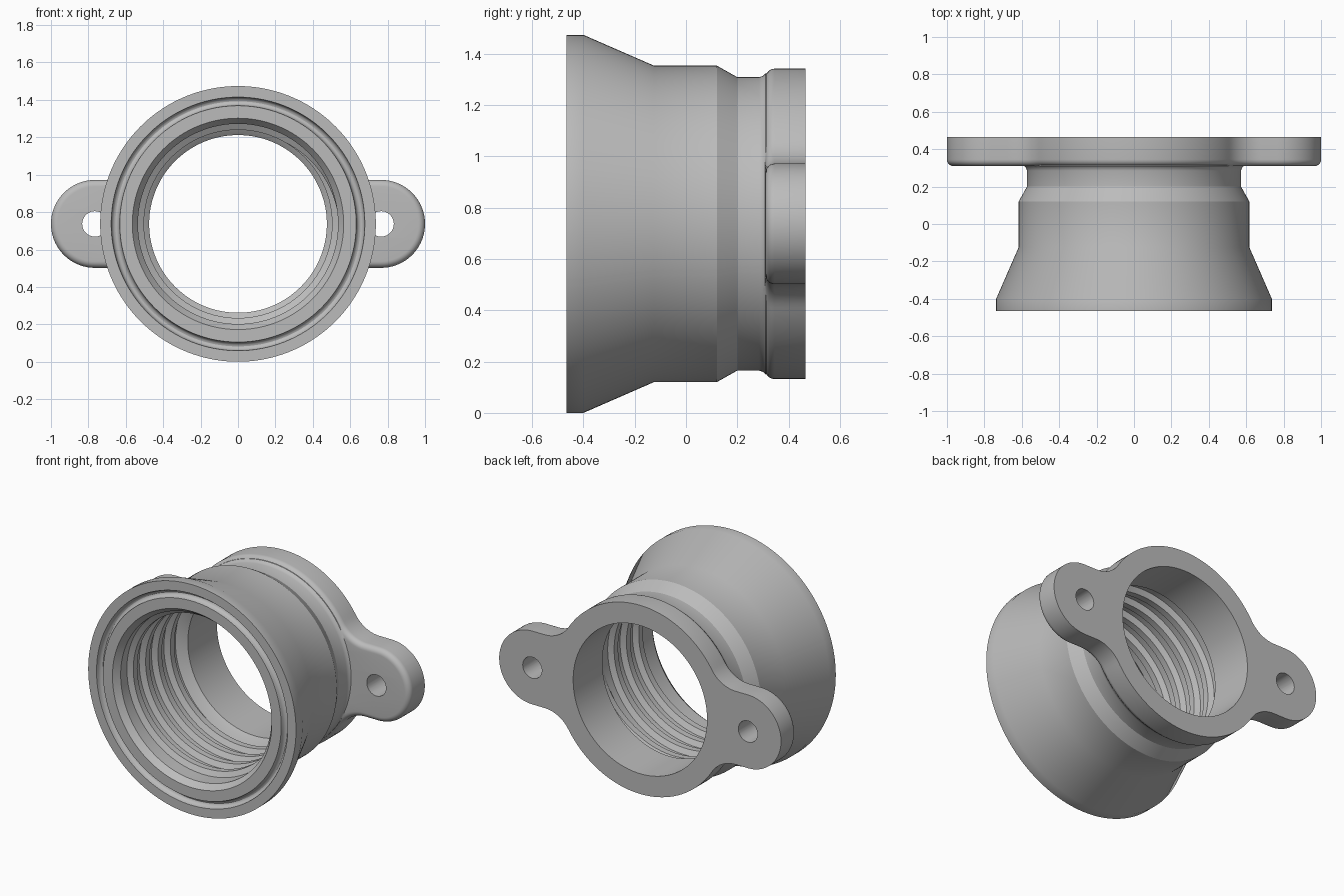
import bpy, bmesh, math
from math import sin, cos, pi, tau

old = bpy.data.objects.get("Cube")
if old:
    bpy.data.objects.remove(old, do_unlink=True)

AXIS_Z = 0.737          # height of the bore axis
BACK, FRONT = 0.465, -0.465
LUG_X, LUG_R, DISC_R, FILLET = 0.765, 0.235, 0.605, 0.2

grey = bpy.data.materials.new("cast_grey")
grey.use_nodes = True
colour = (0.5, 0.5, 0.5, 1)
grey.diffuse_color = colour
grey.node_tree.nodes["Principled BSDF"].inputs["Base Color"].default_value = colour


def make_object(name, bm):
    bmesh.ops.recalc_face_normals(bm, faces=bm.faces)
    mesh = bpy.data.meshes.new(name)
    bm.to_mesh(mesh)
    bm.free()
    mesh.materials.append(grey)
    obj = bpy.data.objects.new(name, mesh)
    bpy.context.collection.objects.link(obj)
    return obj


def smooth(obj):
    bpy.ops.object.select_all(action='DESELECT')
    obj.select_set(True)
    bpy.context.view_layer.objects.active = obj
    bpy.ops.object.shade_smooth_by_angle(angle=math.radians(28))


def arc(cx, cz, r, a0, a1, n):
    return [(cx + r * cos(a0 + (a1 - a0) * i / n),
             cz + r * sin(a0 + (a1 - a0) * i / n)) for i in range(n + 1)]


def outline(d):
    """Two-lug flange outline, shrunk inwards by d."""
    fz = LUG_R + FILLET
    fx = math.sqrt((DISC_R + FILLET) ** 2 - fz ** 2)
    meet = math.atan2(fz, fx)
    q = arc(LUG_X, 0, LUG_R - d, 0, pi / 2, 18)
    q += arc(fx, fz, FILLET + d, -pi / 2, meet - pi, 10)
    q += arc(0, 0, DISC_R - d, meet, pi / 2, 24)[1:]
    half = q + [(-x, z) for x, z in q[-2::-1]]
    return half + [(x, -z) for x, z in half[-2:0:-1]]


base = outline(0)
angles = [math.atan2(z, x) for x, z in base]


def circle(y, r):
    return [(r * cos(a), y, AXIS_Z + r * sin(a)) for a in angles]


def flange_ring(y, d, least=0.587):
    ring = []
    for x, z in outline(d):
        k = max(1, least / math.hypot(x, z))
        ring.append((x * k, y, AXIS_Z + z * k))
    return ring


# Body: outer cone, barrel, neck, flange, then bore and front face back to the rim
rings = [circle(y, r) for y, r in [
    (FRONT, 0.737), (-0.40, 0.737), (-0.125, 0.617), (0.12, 0.617),
    (0.20, 0.572), (0.285, 0.572), (0.300, 0.577), (0.309, 0.586)]]
edge = 0.035
for i in range(7):
    a = i / 6 * pi / 2
    rings.append(flange_ring(0.31 + edge * (1 - cos(a)), edge * (1 - sin(a))))
rings.append(flange_ring(BACK, 0))
rings += [circle(y, r) for y, r in [
    (BACK, 0.475), (0.17, 0.475), (0.15, 0.50), (0.13, 0.535),
    (-0.425, 0.535), (FRONT, 0.565), (FRONT, 0.632)]]
# Seal groove in the front face
for i in range(9):
    a = pi - i / 8 * pi
    rings.append(circle(FRONT + 0.002 + 0.03 * sin(a), 0.655 + 0.022 * cos(a)))
rings.append(circle(FRONT, 0.678))

bm = bmesh.new()
rows = [[bm.verts.new(p) for p in ring] for ring in rings]
n = len(angles)
for a, b in zip(rows, rows[1:] + rows[:1]):
    for i in range(n):
        j = (i + 1) % n
        bm.faces.new((a[i], a[j], b[j], b[i]))
body = make_object("socket_body", bm)

# Screw holes through both lugs
for side, name in ((1, "left_hole_cutter"), (-1, "right_hole_cutter")):
    bpy.ops.mesh.primitive_cylinder_add(
        vertices=40, radius=0.068, depth=0.5,
        location=(side * LUG_X, 0.4, AXIS_Z), rotation=(pi / 2, 0, 0))
    cutter = bpy.context.object
    cutter.name = name
    cutter.data.materials.append(grey)
    cut = body.modifiers.new(name, 'BOOLEAN')
    cut.operation = 'DIFFERENCE'
    cut.solver = 'EXACT'
    cut.object = cutter
    bpy.ops.object.select_all(action='DESELECT')
    bpy.context.view_layer.objects.active = body
    body.select_set(True)
    bpy.ops.object.modifier_apply(modifier=name)
    bpy.data.objects.remove(cutter, do_unlink=True)
smooth(body)

# Helical thread inside the bore
PITCH, TURNS, STEPS = 0.125, 4, 96
section = [(-0.042, 0.54), (-0.02, 0.503), (0.02, 0.503), (0.042, 0.54)]
bm = bmesh.new()
rows = []
total = int(TURNS * STEPS)
for i in range(total + 1):
    a = tau * i / STEPS
    y0 = -0.385 + PITCH * i / STEPS
    fade = min(1, i / 16, (total - i) / 16)      # run-out at both ends
    row = []
    for dy, r in section:
        r = 0.54 - (0.54 - r) * fade
        row.append(bm.verts.new((r * cos(a), y0 + dy, AXIS_Z + r * sin(a))))
    rows.append(row)
for a, b in zip(rows, rows[1:]):
    for k in range(4):
        m = (k + 1) % 4
        bm.faces.new((a[k], a[m], b[m], b[k]))
smooth(make_object("inner_thread", bm))
